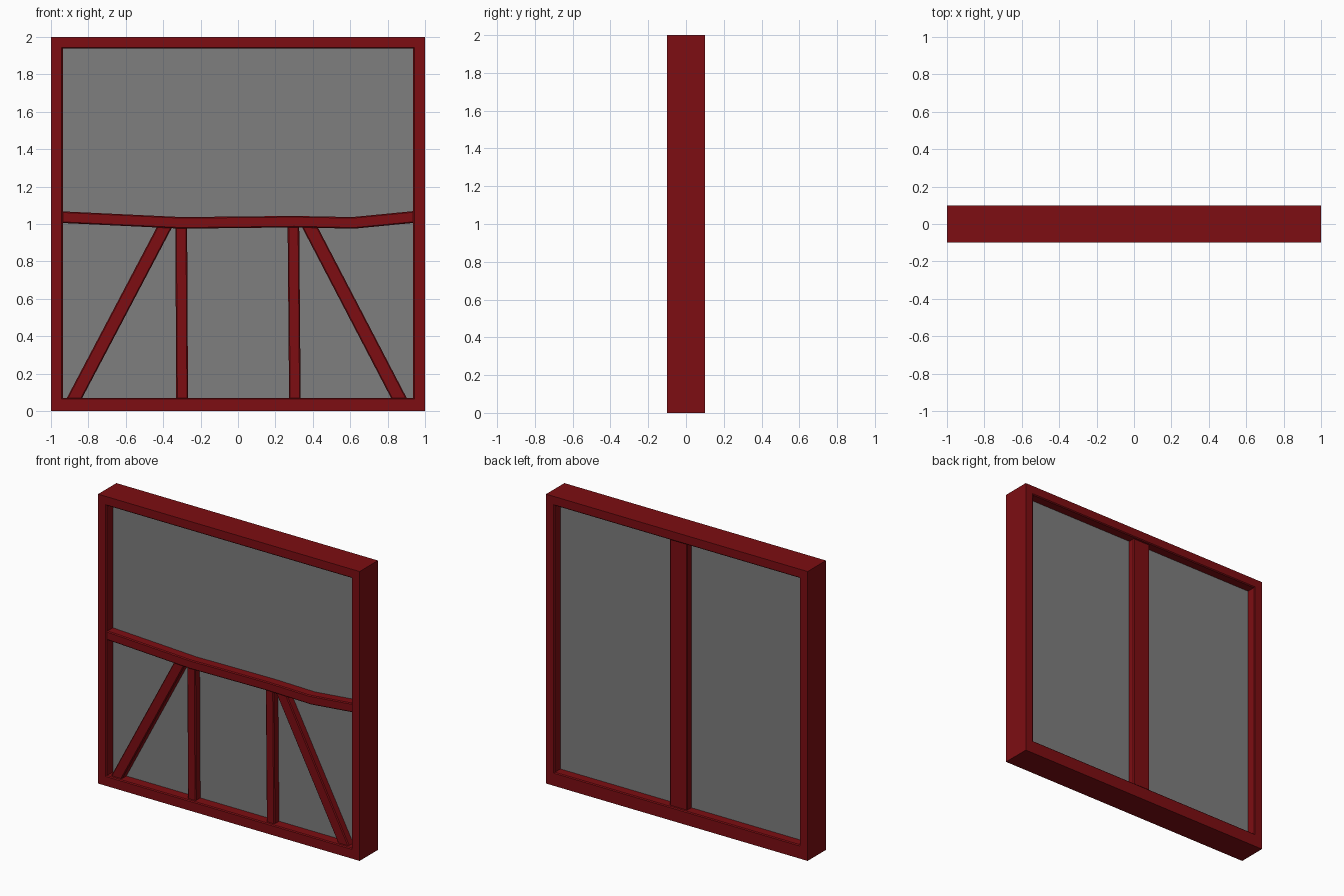
import bpy
import bmesh

if "Cube" in bpy.data.objects:
    bpy.data.objects.remove(bpy.data.objects["Cube"])


def material(name, rgb):
    mat = bpy.data.materials.new(name)
    mat.diffuse_color = (*rgb, 1)
    mat.use_nodes = True
    mat.node_tree.nodes["Principled BSDF"].inputs["Base Color"].default_value = mat.diffuse_color
    return mat


red = material("dark_red_timber", (0.205, 0.004, 0.006))
grey = material("grey_plaster", (0.21, 0.21, 0.21))


def strip(name, left, right, y0, y1, mat=red, closed=False, chamfer=0.006, sill=0):
    """Solid bar between two matching x-z edge lines, from depth y0 to y1."""
    bm = bmesh.new()
    a = [bm.verts.new((x, y0, z)) for x, z in left]
    b = [bm.verts.new((x, y0, z)) for x, z in right]
    n = len(a)
    for i in range(n if closed else n - 1):
        j = (i + 1) % n
        bm.faces.new((a[i], a[j], b[j], b[i]))
    ret = bmesh.ops.extrude_face_region(bm, geom=bm.faces[:], use_keep_orig=True)
    moved = [v for v in ret["geom"] if isinstance(v, bmesh.types.BMVert)]
    bmesh.ops.translate(bm, verts=moved, vec=(0, y1 - y0, 0))
    bmesh.ops.recalc_face_normals(bm, faces=bm.faces)

    # Raise the back half of the bottom sill; the step hides inside the panel
    if sill:
        for y in (-0.01, 0.02):
            bmesh.ops.bisect_plane(bm, geom=bm.verts[:] + bm.edges[:] + bm.faces[:],
                                   plane_co=(0, y, 0), plane_no=(0, 1, 0))
        for v in bm.verts:
            if v.co.y > 0.01 and abs(v.co.x) < 0.99 and v.co.z < 0.5:
                v.co.z = sill

    # Chamfer the long sharp edges, leaving the outside of the frame square
    if chamfer:
        def inside(v):
            return abs(v.co.x) < 0.99 and 0.01 < v.co.z < 1.99

        def on_face(v):
            return min(abs(v.co.y - y0), abs(v.co.y - y1)) < 1e-4

        edges = [e for e in bm.edges
                 if all(inside(v) and on_face(v) for v in e.verts)
                 and abs(e.verts[0].co.y - e.verts[1].co.y) < 1e-4
                 and e.calc_face_angle(0) > 0.5]
        bmesh.ops.bevel(bm, geom=edges, offset=chamfer, segments=1, affect='EDGES')

    mesh = bpy.data.meshes.new(name)
    bm.to_mesh(mesh)
    bm.free()
    mesh.materials.append(mat)
    obj = bpy.data.objects.new(name, mesh)
    bpy.context.collection.objects.link(obj)
    return obj


def rect(x0, x1, z0, z1):
    return [(x0, z0), (x1, z0), (x1, z1), (x0, z1)]


# Outer frame as one mitred ring
strip("outer_frame", rect(-1, 1, 0, 2), rect(-0.936, 0.936, 0.07, 1.937),
      -0.1, 0.1, closed=True, sill=0.093)

# Plaster infill panel
strip("infill_panel", [(-0.95, 0.06), (-0.95, 1.95)],
      [(0.95, 0.06), (0.95, 1.95)], -0.03, 0.035, mat=grey, chamfer=0)

# Slightly crooked middle rail
strip("middle_rail",
      [(-0.95, 1.068), (-0.3, 1.037), (0.3, 1.043), (0.61, 1.037), (0.95, 1.07)],
      [(-0.95, 1.006), (-0.3, 0.975), (0.3, 0.982), (0.62, 0.975), (0.95, 1.007)],
      -0.093, -0.02)

# Front posts and braces: bottom and top x ranges at z = 0.06 and z = 1.0
bars = {
    "left_post": ((-0.33, -0.267), (-0.335, -0.272)),
    "right_post": ((0.273, 0.335), (0.265, 0.327)),
    "left_brace": ((-0.92, -0.838), (-0.425, -0.343)),
    "right_brace": ((0.823, 0.907), (0.333, 0.417)),
}
for name, ((bl, br), (tl, tr)) in bars.items():
    strip(name, [(bl, 0.06), (tl, 1.0)], [(br, 0.06), (tr, 1.0)], -0.08, -0.02)

# Single upright post on the back
strip("back_post", [(-0.065, 0.06), (-0.065, 1.95)],
      [(0.07, 0.06), (0.07, 1.95)], 0.02, 0.08)
